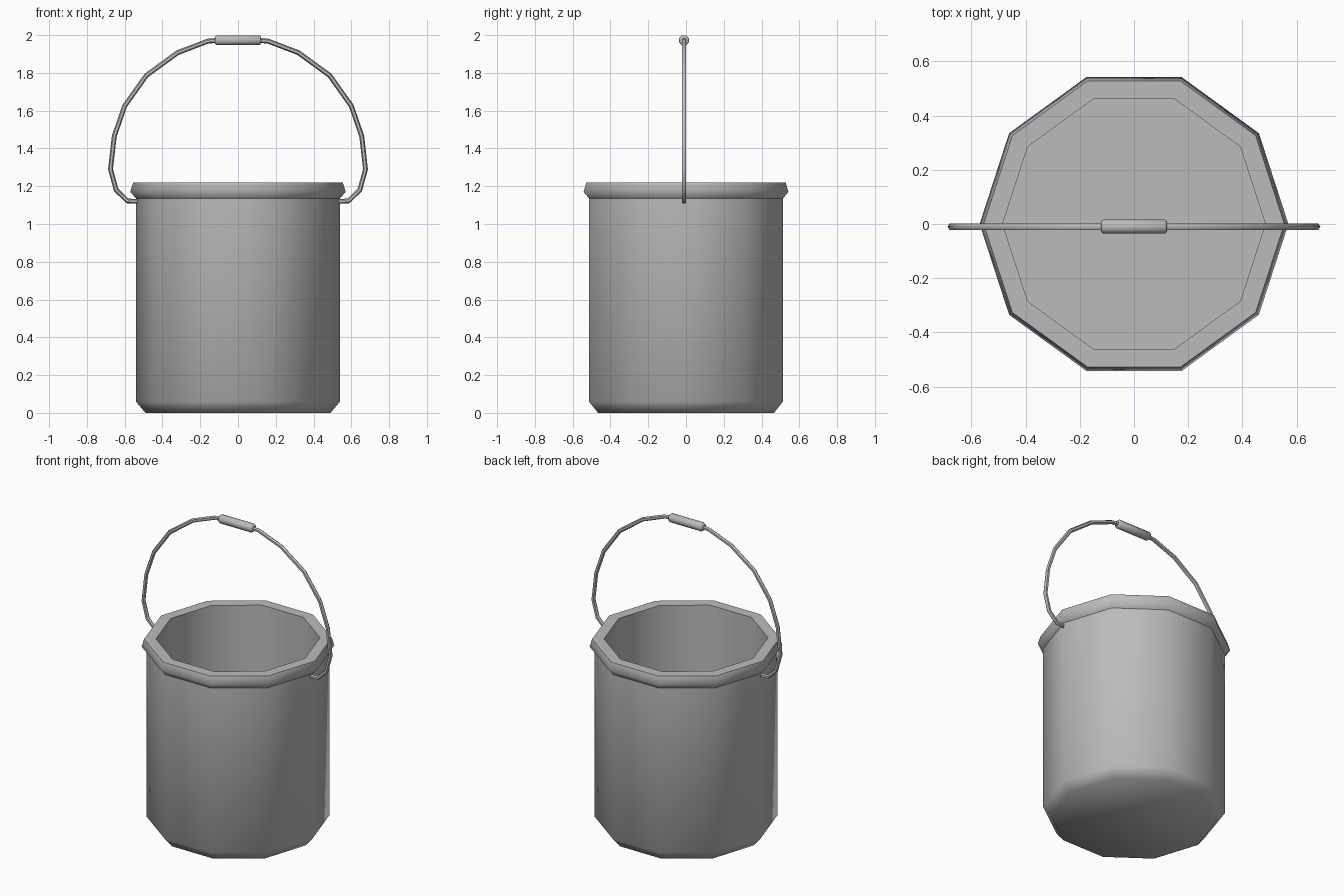
import bpy, bmesh, math
from mathutils import Vector

cube = bpy.data.objects.get("Cube")
if cube:
    bpy.data.objects.remove(cube, do_unlink=True)

grey = bpy.data.materials.new("bucket grey")
grey.use_nodes = True
colour = (0.5, 0.5, 0.5, 1)
grey.diffuse_color = colour
grey.node_tree.nodes["Principled BSDF"].inputs["Base Color"].default_value = colour


def finish(name, bm, angle=60):
    bmesh.ops.recalc_face_normals(bm, faces=bm.faces)
    mesh = bpy.data.meshes.new(name)
    bm.to_mesh(mesh)
    bm.free()
    mesh.materials.append(grey)
    obj = bpy.data.objects.new(name, mesh)
    bpy.context.collection.objects.link(obj)
    bpy.ops.object.select_all(action="DESELECT")
    obj.select_set(True)
    bpy.context.view_layer.objects.active = obj
    bpy.ops.object.shade_smooth_by_angle(angle=math.radians(angle))
    return obj


def loft(bm, rings, cap=True):
    """Join equal rings of points with quads, closing both ends if asked."""
    rings = [[bm.verts.new(p) for p in ring] for ring in rings]
    n = len(rings[0])
    for a, b in zip(rings, rings[1:]):
        for i in range(n):
            j = (i + 1) % n
            bm.faces.new((a[i], a[j], b[j], b[i]))
    if cap:
        bm.faces.new(rings[0])
        bm.faces.new(rings[-1])


def turned(name, profile, sides, cap):
    """Revolve (radius, z) points about the upright axis."""
    bm = bmesh.new()
    turns = [math.tau * i / sides for i in range(sides)]
    loft(bm, [[(r * math.cos(t), r * math.sin(t), z) for t in turns]
              for r, z in profile], cap)
    return finish(name, bm)


# Pail: outer wall with a chamfered foot, and inner wall with a floor
SIDES = 10
turned("bucket_outer", [(0.49, 0), (0.54, 0.06), (0.54, 1.135)], SIDES, False)
turned("bucket_base", [(0.49, 0), (0.54, 0.06), (0.54, 1.135),
                       (0.485, 1.135), (0.485, 0.06)], SIDES, True)
bpy.data.objects.remove(bpy.data.objects["bucket_outer"], do_unlink=True)

# Rolled rim around the mouth
turned("rim", [(0.54, 1.135), (0.57, 1.17), (0.555, 1.22),
               (0.485, 1.22), (0.485, 1.135)], SIDES, False)

# Wire handle: half path mirrored across x
HANDLE_Y = -0.01
half = [(0.53, 1.12), (0.585, 1.122), (0.645, 1.18), (0.675, 1.29),
        (0.655, 1.465), (0.6, 1.625), (0.485, 1.787), (0.32, 1.907),
        (0.16, 1.968), (0.11, 1.972)]
path = [Vector((x, HANDLE_Y, z)) for x, z in half]
path += [Vector((-p.x, p.y, p.z)) for p in reversed(path)]


def tube(name, points, radii, sides):
    bm = bmesh.new()
    rings = []
    for i, p in enumerate(points):
        before = (p - points[i - 1]).normalized() if i else Vector()
        after = (points[i + 1] - p).normalized() if i + 1 < len(points) else Vector()
        along = (before + after).normalized()
        across = Vector((0, 1, 0))
        up = along.cross(across)
        turns = [math.tau * (k + 0.5) / sides for k in range(sides)]
        rings.append([p + radii[i] * (across * math.cos(t) + up * math.sin(t))
                      for t in turns])
    loft(bm, rings)
    return finish(name, bm)


tube("wire_handle", path, [0.013] * len(path), 6)

# Hand grip with softened ends
grip = [Vector((x, HANDLE_Y, 1.973)) for x in (-0.122, -0.114, 0.114, 0.122)]
tube("hand_grip", grip, [0.021, 0.028, 0.028, 0.021], 8)
